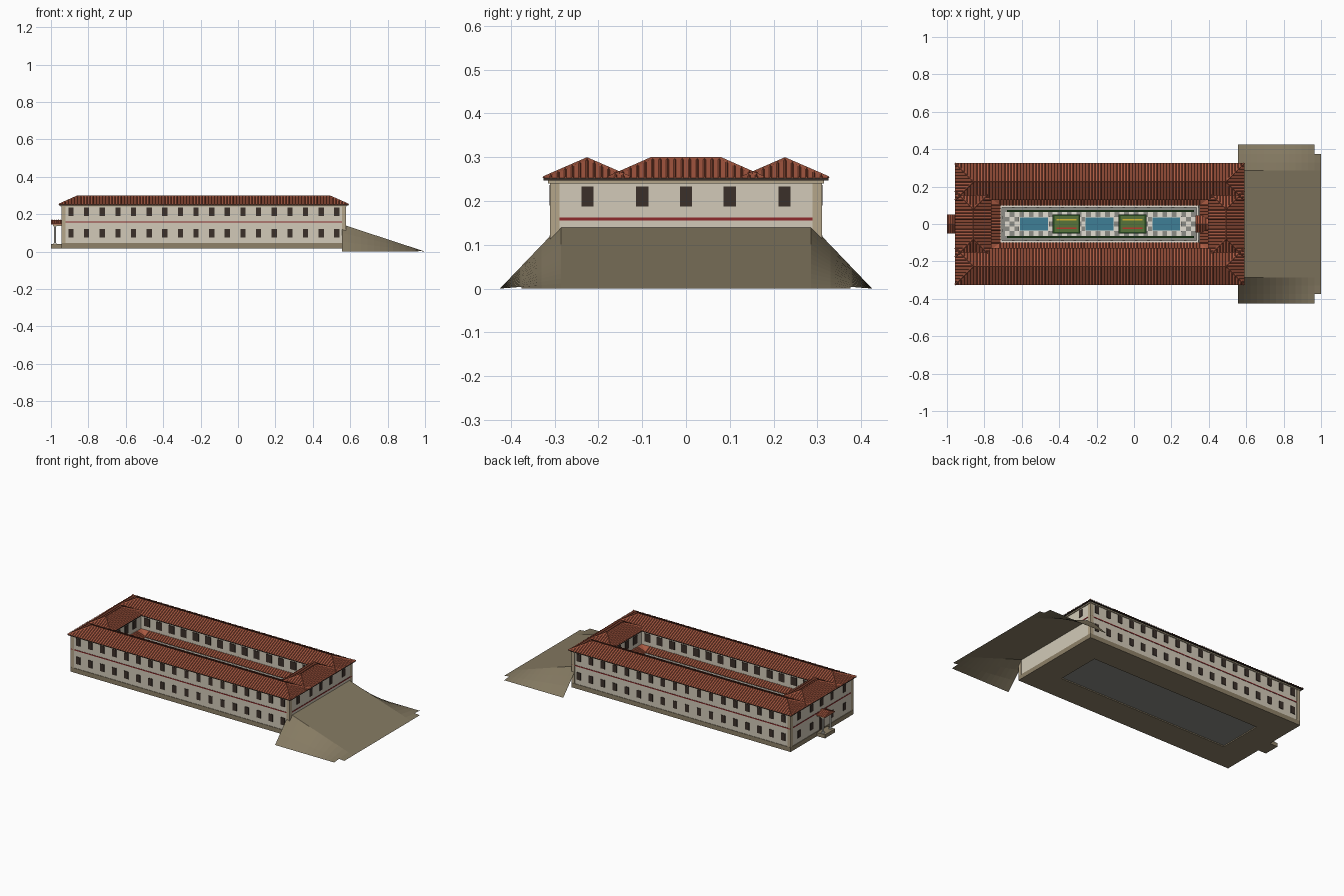
import bpy, bmesh, math
from mathutils import Vector as V

if "Cube" in bpy.data.objects:
    bpy.data.objects.remove(bpy.data.objects["Cube"])


def mat(name, hexcode):
    m = bpy.data.materials.new(name)
    c = [int(hexcode[i:i + 2], 16) / 255 for i in (0, 2, 4)]
    m.diffuse_color = [((v + 0.055) / 1.055) ** 2.4 for v in c] + [1]
    m.use_nodes = True
    m.node_tree.nodes["Principled BSDF"].inputs["Base Color"].default_value = m.diffuse_color
    return m


TILE, RIB = mat("tile", "AA5A42"), mat("tile_rib", "98503A")
WALL, TAN = mat("plaster", "D2CAB8"), mat("trim", "B5A68A")
STONE, EARTH = mat("stone", "8E8168"), mat("earth", "857A62")
DARK, RED = mat("dark_wood", "3B302A"), mat("red_band", "8E2A2C")
WHITE, GREY = mat("marble", "E2DED2"), mat("paving", "8C8C86")
WATER, HEDGE = mat("water", "3F7F96"), mat("hedge", "24451F")
LAWN, YELLOW, BLOOM = mat("lawn", "57733A"), mat("yellow_flower", "D2B430"), mat("red_flower", "B8382C")


def finish(name, bm, m):
    me = bpy.data.meshes.new(name)
    bm.to_mesh(me)
    bm.free()
    me.materials.append(m)
    ob = bpy.data.objects.new(name, me)
    bpy.context.collection.objects.link(ob)
    return ob


def hull8(bm, lo, hi):
    a, b = [bm.verts.new(p) for p in lo], [bm.verts.new(p) for p in hi]
    n = len(a)
    bm.faces.new(a[::-1])
    bm.faces.new(b)
    for i in range(n):
        bm.faces.new((a[i], a[(i + 1) % n], b[(i + 1) % n], b[i]))


def boxes(name, items, m):
    bm = bmesh.new()
    for x0, x1, y0, y1, z0, z1 in items:
        c = [(x0, y0), (x1, y0), (x1, y1), (x0, y1)]
        hull8(bm, [(x, y, z0) for x, y in c], [(x, y, z1) for x, y in c])
    return finish(name, bm, m)


def frame(x0, x1, y0, y1, t, z0, z1):
    """Four boxes forming a rectangular ring of width t inside the bounds."""
    return [(x0, x1, y0, y0 + t, z0, z1), (x0, x1, y1 - t, y1, z0, z1),
            (x0, x0 + t, y0 + t, y1 - t, z0, z1), (x1 - t, x1, y0 + t, y1 - t, z0, z1)]


def rib(bm, p, q, w=0.003, h=0.004):
    p, q = V(p), V(q)
    s = (q - p).cross(V((0, 0, 1))).normalized() * w
    up = V((0, 0, h))
    hull8(bm, [p + s, p + up, p - s], [q + s, q + up, q - s])
    bmesh.ops.recalc_face_normals(bm, faces=bm.faces)


def hip_roof(name, x0, x1, y0, y1, z0, z1):
    d = min(x1 - x0, y1 - y0) / 2
    c = [V((x0, y0, z0)), V((x1, y0, z0)), V((x1, y1, z0)), V((x0, y1, z0))]
    if x1 - x0 > y1 - y0:
        r = [V((x0 + d, y0 + d, z1)), V((x1 - d, y0 + d, z1))]
        faces = [(0, 1, 5, 4), (1, 2, 5), (2, 3, 4, 5), (3, 0, 4)]
        ends = (0, 1, 1, 0)
    else:
        r = [V((x0 + d, y0 + d, z1)), V((x0 + d, y1 - d, z1))]
        faces = [(0, 1, 4), (1, 2, 5, 4), (2, 3, 5), (3, 0, 4, 5)]
        ends = (0, 0, 1, 1)
    bm = bmesh.new()
    vs = [bm.verts.new(p) for p in c + r]
    for f in faces:
        bm.faces.new([vs[i] for i in f])
    bm.faces.new(vs[3::-1])
    finish(name, bm, TILE)
    # tile ribs run from each eave up to the hip or ridge
    bm = bmesh.new()
    for i in range(4):
        a, b = c[i], c[(i + 1) % 4]
        u = (b - a).normalized()
        n, L = V((-u.y, u.x, 0)), (b - a).length
        k = round(L / 0.0167)
        for j in range(1, k):
            t = L * j / k
            run = min(t, L - t, d)
            p = a + u * t
            rib(bm, p, p + n * run + V((0, 0, (z1 - z0) * run / d)))
    for i in range(4):
        rib(bm, c[i], r[ends[i]], 0.005, 0.005)
    rib(bm, r[0], r[1], 0.005, 0.005)
    finish(name + "_ribs", bm, RIB)


def gable(name, x0, x1, w, z0, z1):
    """Small roof with its ridge along x."""
    bm = bmesh.new()
    sec = [(-w, z0), (w, z0), (w, z0 + 0.004), (0, z1), (-w, z0 + 0.004)]
    hull8(bm, [(x0, y, z) for y, z in sec], [(x1, y, z) for y, z in sec])
    for s in (-1, 1):
        for j in range(5):
            x = x0 + (x1 - x0) * (j + 0.5) / 5
            rib(bm, (x, s * w, z0 + 0.004), (x, 0, z1), 0.002, 0.002)
    bmesh.ops.recalc_face_normals(bm, faces=bm.faces)
    finish(name, bm, TILE)


def columns(name, pts, r, z0, z1):
    bm = bmesh.new()
    for x, y in pts:
        ring = [(x + r * math.cos(a), y + r * math.sin(a)) for a in [math.tau * i / 10 for i in range(10)]]
        hull8(bm, [(*p, z0) for p in ring], [(*p, z1) for p in ring])
    finish(name, bm, WHITE)
    boxes(name + "_caps", [(x - r * 1.4, x + r * 1.4, y - r * 1.4, y + r * 1.4, z, z + 0.006)
                           for x, y in pts for z in (z0, z1 - 0.006)], WHITE)


# outer and courtyard wall limits
X0, X1, Y = -0.942, 0.575, 0.309
A, B, C = -0.775, 0.41, 0.145


def wings(e, z0, z1):
    return [(X0 - e, X1 + e, s * (Y + e) if s < 0 else C - e, -C + e if s < 0 else Y + e, z0, z1) for s in (-1, 1)] + \
        [(X0 - e, A + e, -C, C, z0, z1), (B - e, X1 + e, -C, C, z0, z1)]


# body of the building
boxes("plinth", wings(0.003, 0.017, 0.045), STONE)
boxes("walls", wings(0, 0.045, 0.246), WALL)
boxes("cornice", wings(0.006, 0.240, 0.248), TAN)
boxes("corner_pilasters", [(x - 0.011, x + 0.011, y - 0.011, y + 0.011, 0.045, 0.241)
                           for x in (X0 + 0.009, X1 - 0.009) for y in (-Y + 0.009, Y - 0.009)], TAN)
boxes("red_band", frame(X0 - 0.002, X1 + 0.002, -Y - 0.002, Y + 0.002, 0.01, 0.156, 0.162), RED)

# roofs: two long wings and two end wings
for s, n in ((-1, "front"), (1, "back")):
    lo, hi = sorted((s * 0.127, s * 0.325))
    hip_roof(n + "_roof", -0.957, 0.59, lo, hi, 0.252, 0.295)
    boxes(n + "_eave", [(-0.957, 0.59, lo, hi, 0.247, 0.252)], DARK)
for x, n in ((-0.957, "left"), (0.395, "right")):
    hip_roof(n + "_roof", x, x + 0.195, -0.178, 0.178, 0.252, 0.295)
    boxes(n + "_eave", [(x, x + 0.195, -0.178, 0.178, 0.247, 0.252)], DARK)

# windows
win = []
for i in range(18):
    x = -0.893 + i * 0.0836
    for y in (-Y, Y):
        for z in (0.075, 0.19):
            win.append((x - 0.014, x + 0.014, y - 0.003, y + 0.003, z, z + 0.046))
for y in (-0.225, -0.1, 0, 0.1, 0.225):
    for x in (X0, X1):
        win.append((x - 0.003, x + 0.003, y - 0.014, y + 0.014, 0.188, 0.233))
    if y:
        win.append((X0 - 0.003, X0 + 0.003, y - 0.014, y + 0.014, 0.075, 0.12))
win.append((X0 - 0.003, X0 + 0.003, -0.022, 0.022, 0.045, 0.125))
for i in range(14):
    x = A + (B - A) * (i + 0.5) / 14
    for y in (-C, C):
        for z in (0.05, 0.182):
            win.append((x - 0.02, x + 0.02, y - 0.003, y + 0.003, z, z + 0.05))
for y in (-0.08, 0, 0.08):
    for x in (A, B):
        for z in (0.05, 0.182):
            win.append((x - 0.003, x + 0.003, y - 0.018, y + 0.018, z, z + 0.05))
boxes("windows_and_doors", win, DARK)

# courtyard floor with chequered paving
boxes("courtyard_floor", [(A, B, -C, C, 0.024, 0.04)], GREY)
t = 0.0255
boxes("white_paving", [(-0.69 + i * t, -0.69 + (i + 1) * t, -0.064 + j * t, -0.064 + (j + 1) * t, 0.04, 0.042)
                       for i in range(40) for j in range(5) if (i + j) % 2 == 0], WHITE)

# colonnade around the courtyard with a lean-to roof
P0, P1, PY = -0.715, 0.35, 0.1
outer = [V((A, -C, 0.158)), V((B, -C, 0.158)), V((B, C, 0.158)), V((A, C, 0.158))]
inner = [V((P0, -PY, 0.138)), V((P1, -PY, 0.138)), V((P1, PY, 0.138)), V((P0, PY, 0.138))]
bm, rb = bmesh.new(), bmesh.new()
for i in range(4):
    k = (i + 1) % 4
    bm.faces.new([bm.verts.new(p) for p in (outer[i], outer[k], inner[k], inner[i])])
    n = round((inner[k] - inner[i]).length / 0.0167)
    u = (inner[k] - inner[i]).normalized()
    out = V((u.y, -u.x, 0)) * (C - PY if i % 2 == 0 else 0.06) + V((0, 0, 0.02))
    for j in range(n + 1):
        p = inner[i].lerp(inner[k], j / n)
        rib(rb, p, p + out)
ob = finish("colonnade_roof", bm, TILE)
ob.modifiers.new("thickness", "SOLIDIFY").thickness = 0.005
finish("colonnade_roof_ribs", rb, RIB)
boxes("architrave", frame(P0 - 0.004, P1 - 0.004, -PY + 0.001, PY - 0.001, 0.012, 0.122, 0.134), WHITE)
pts = [(P0 + 0.004 + i * 0.0657, y) for i in range(17) for y in (-0.093, 0.093)]
pts += [(x, y) for x in (P0 + 0.004, P1 - 0.01) for y in (-0.035, 0.035)]
columns("colonnade_columns", pts, 0.005, 0.04, 0.122)
gable("courtyard_portico_roof", 0.33, 0.405, 0.045, 0.138, 0.172)

# pools
pools = [(-0.61, -0.46), (-0.26, -0.11), (0.1, 0.247)]
boxes("pool_rims", [b for p, q in pools for b in frame(p - 0.008, q + 0.008, -0.043, 0.043, 0.008, 0.04, 0.05)], WHITE)
boxes("pool_water", [(p, q, -0.035, 0.035, 0.04, 0.046) for p, q in pools], WATER)

# garden beds and long hedges
beds = [(-0.435, -0.288), (-0.082, 0.066)]
boxes("bed_hedges", [b for p, q in beds for b in frame(p, q, -0.052, 0.052, 0.01, 0.04, 0.056)], HEDGE)
boxes("bed_lawns", [(p + 0.01, q - 0.01, -0.042, 0.042, 0.04, 0.048) for p, q in beds], LAWN)
boxes("yellow_flowers", [(p + 0.02, q - 0.02, 0.018, 0.028, 0.048, 0.054) for p, q in beds], YELLOW)
boxes("red_flowers", [(p + 0.02, q - 0.02, -0.028, -0.018, 0.048, 0.054) for p, q in beds], BLOOM)
boxes("long_hedges", [(-0.68, 0.32, y - 0.006, y + 0.006, 0.04, 0.055) for y in (-0.07, 0.07)], HEDGE)

# entrance porch on the left end
boxes("porch_base", [(-1, X0, -0.05, 0.05, 0.017, 0.04)], STONE)
columns("porch_columns", [(-0.978, -0.036), (-0.978, 0.036)], 0.006, 0.04, 0.14)
boxes("porch_beam", [(-0.99, X0, -0.045, 0.045, 0.138, 0.146)], TAN)
gable("porch_roof", -1, X0, 0.05, 0.145, 0.17)

# earth ramp against the right end, fading out on three sides
bm = bmesh.new()
xs = [0.555 + 0.41 * i / 12 for i in range(13)] + [1.0]
ys = [-0.425, -0.375, -0.33, -0.285, 0.285, 0.33, 0.375, 0.425]
g = [[bm.verts.new((x, y, 0.146 * (1 - x) / 0.445 * min(1, (0.425 - abs(y)) / 0.14))) for y in ys] for x in xs]
for i in range(13):
    for j in range(7):
        if not (i == 12 and j in (0, 6)):
            bm.faces.new((g[i][j], g[i + 1][j], g[i + 1][j + 1], g[i][j + 1]))
bmesh.ops.delete(bm, geom=[v for v in bm.verts if not v.link_faces], context="VERTS")
finish("earth_ramp", bm, EARTH)
